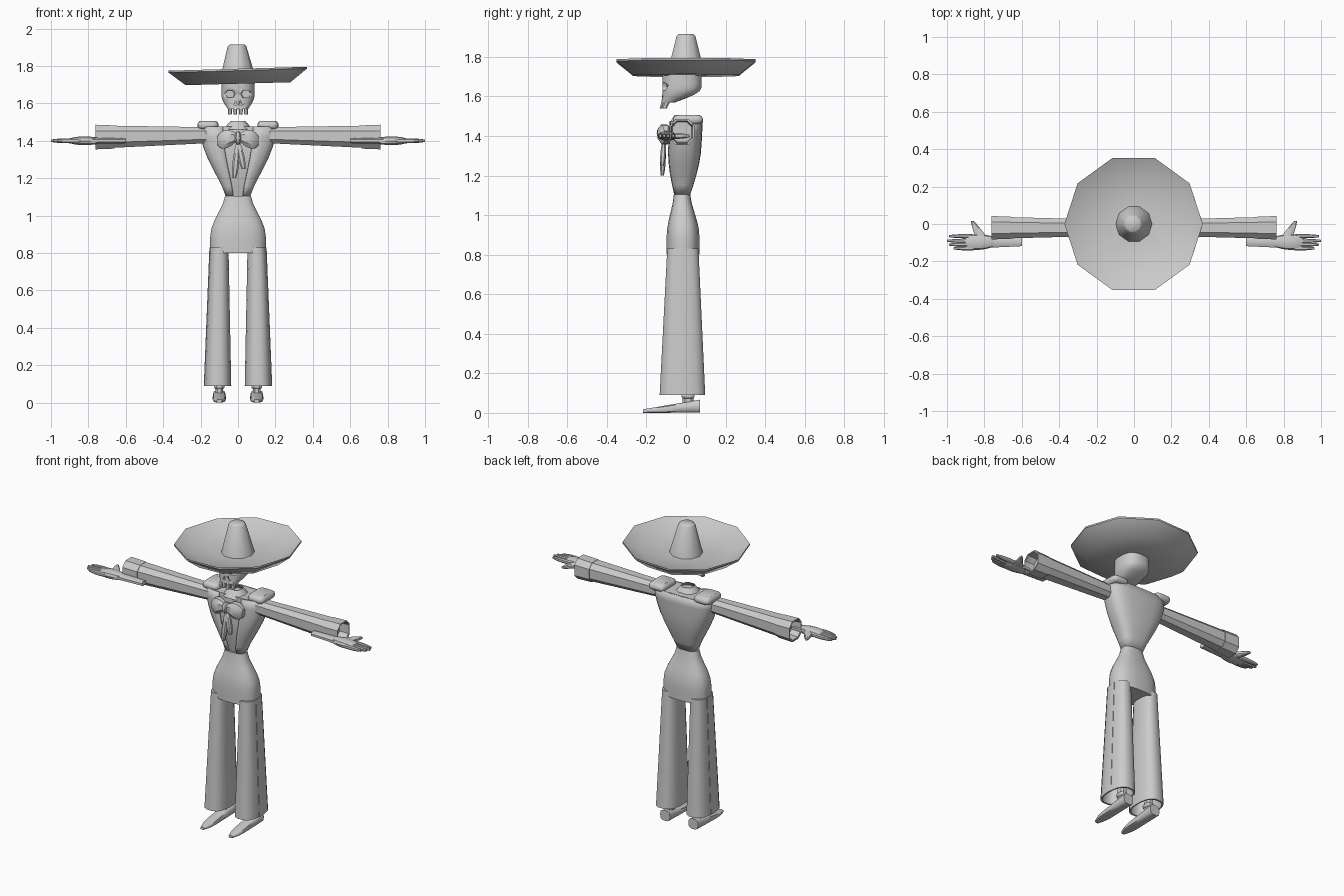
import bpy
import bmesh
from math import sin, cos, pi, copysign, radians
from mathutils import Vector

cube = bpy.data.objects.get("Cube")
if cube:
    bpy.data.objects.remove(cube)

grey = bpy.data.materials.new("plain grey")
grey.use_nodes = True
grey.diffuse_color = (0.6, 0.6, 0.6, 1)
grey.node_tree.nodes["Principled BSDF"].inputs["Base Color"].default_value = grey.diffuse_color


def ease(fraction, power=1):
    """Quick rise that levels off at one."""
    return sin(max(0, min(fraction, 1)) * pi / 2) ** power


def steps(count):
    return [i / count for i in range(count + 1)]


def loft(name, rings, sides=16, power=2.6, mirror=1, gap=0, angle=35):
    """Skin rings of (centre, radii) along their main axis; a gap leaves the front open."""
    span = Vector(rings[-1][0]) - Vector(rings[0][0])
    axis = max(range(3), key=lambda k: abs(span[k]))
    across, up = [k for k in range(3) if k != axis]
    bm = bmesh.new()
    loops = []
    for centre, radii in rings:
        loop = []
        for i in range(sides + bool(gap)):
            turn = (gap or pi / sides) - pi / 2 + (2 * pi - 2 * gap) * i / sides
            point = Vector(centre)
            for k, wave, radius in ((across, cos(turn), radii[0]), (up, sin(turn), radii[1])):
                point[k] += radius * copysign(abs(wave) ** (2 / power), wave)
            point.x *= mirror
            loop.append(bm.verts.new(point))
        loops.append(loop)
    for lower, upper in zip(loops, loops[1:]):
        for i in range(sides):
            j = (i + 1) % len(lower)
            bm.faces.new((lower[i], lower[j], upper[j], upper[i]))
    if not gap:
        bm.faces.new(loops[0])
        bm.faces.new(loops[-1])
    bmesh.ops.recalc_face_normals(bm, faces=bm.faces)
    mesh = bpy.data.meshes.new(name)
    bm.to_mesh(mesh)
    bm.free()
    mesh.materials.append(grey)
    obj = bpy.data.objects.new(name, mesh)
    bpy.context.collection.objects.link(obj)
    bpy.ops.object.select_all(action="DESELECT")
    obj.select_set(True)
    bpy.context.view_layer.objects.active = obj
    bpy.ops.object.shade_smooth_by_angle(angle=radians(angle))
    return obj


def tube(start, end, size, end_size, soft=0, hollow=False):
    """Rings of a straight taper, with softened ends or an open hollow end."""
    start, end, size, end_size = map(Vector, (start, end, size, end_size))
    rings = []
    for f in steps(6 if soft else 1):
        rings.append((start.lerp(end, f), size.lerp(end_size, f) * sin(pi * (f * 0.9 + 0.05)) ** soft))
    if hollow:
        rings.append((end, end_size * 0.9))
        rings.append((start.lerp(end, 0.4), size * 0.8))
    return rings


def pair(name, rings, **options):
    return [loft(label + name, rings, mirror=side, **options) for label, side in (("left_", 1), ("right_", -1))]


# Hat: ten-sided dished brim and tapered crown, tipped slightly to one side
brim = [(0.06, 0), (0.28, 0), (0.37, 0.07), (0.37, 0.08), (0.27, 0.03), (0.1, 0.02)]
crown = [(0.1, 0.01), (0.05, 0.2), (0.04, 0.21)]
for name, profile in (("hat_brim", brim), ("hat_crown", crown)):
    hat = loft(name, [((0, 0, z), (r, r)) for r, z in profile], sides=10, power=2, angle=50)
    hat.location.z = 1.705
    hat.rotation_euler.y = radians(-1.6)

# Skull: jaw swells back into the cranium
skull_rings = []
for f in steps(8):
    grow = ease(f * 2)
    skull_rings.append(((0, -0.09 + 0.07 * grow, 1.57 + 0.15 * f), (0.055 + 0.035 * grow, 0.035 + 0.065 * grow)))
skull = loft("skull", skull_rings)

# Eye sockets and nose are cut out of the skull
cutters = pair("eye_cutter", tube((0.043, -0.2, 1.65), (0.043, -0.09, 1.65), (0.04, 0.03), (0.025, 0.02)), sides=6)
cutters += pair("nose_cutter", tube((0.013, -0.2, 1.6), (0.013, -0.09, 1.6), (0.01, 0.015), (0.01, 0.015)), sides=3)
for cutter in cutters:
    cutter.hide_render = True
    cutter.hide_viewport = True
    cut = skull.modifiers.new("socket", "BOOLEAN")
    cut.operation = "DIFFERENCE"
    cut.solver = "EXACT"
    cut.object = cutter

# Upper teeth lean forward
for label, x, y in (("front", 0.015, -0.12), ("side", 0.043, -0.11)):
    pair(label + "_tooth", tube((x, y, 1.54), (x, y + 0.02, 1.59), (0.01, 0.014), (0.013, 0.02)), sides=8)


# Torso: shirt core under a jacket shell that is open at the front
def torso(inset):
    rings = []
    for f in steps(7):
        grow = ease(f, 1.3)
        rings.append(((0, 0.02 * f - 0.02, 1.1 + 0.375 * f),
                      (0.065 + 0.14 * grow - inset, 0.04 + 0.045 * ease(f * 1.5) - inset)))
    return rings


loft("shirt", torso(0.01), power=3)
jacket = loft("jacket", torso(0), sides=20, power=3, gap=0.25)
cloth = jacket.modifiers.new("cloth", "SOLIDIFY")
cloth.thickness = 0.01
loft("collar", tube((0, -0.02, 1.46), (0, -0.02, 1.505), (0.08, 0.07), (0.04, 0.04), hollow=True), sides=10)

# Bow tie with two loops and uneven tails
loft("bow_knot", tube((0, -0.12, 1.38), (0, -0.12, 1.45), (0.02, 0.03), (0.02, 0.03), soft=0.5), sides=8)
pair("bow_loop", tube((0, -0.12, 1.42), (0.11, -0.1, 1.4), (0.03, 0.035), (0.04, 0.065), soft=0.5), sides=8)
for label, x, bottom in (("left", 0.03, 1.25), ("right", -0.02, 1.2)):
    loft(label + "_bow_tail", tube((0, -0.11, 1.4), (x, -0.12, bottom), (0.015, 0.01), (0.022, 0.018), soft=0.4), sides=8)

# Shoulder pads
pair("epaulette", tube((0.16, 0.01, 1.46), (0.16, 0.01, 1.507), (0.058, 0.078), (0.056, 0.075), soft=0.15), power=5)

# Open sleeves that flare to a cuff band
pair("sleeve", tube((0.15, -0.02, 1.43), (0.76, -0.02, 1.42), (0.046, 0.045), (0.063, 0.066), hollow=True), sides=8)
pair("cuff", tube((0.66, -0.02, 1.42), (0.763, -0.02, 1.42), (0.064, 0.066), (0.066, 0.07), hollow=True), sides=8)

# Hands: wrist, palm, four fingers and a thumb
pair("wrist", tube((0.6, -0.095, 1.4), (0.78, -0.095, 1.4), (0.025, 0.014), (0.034, 0.017)), sides=8)
pair("palm", tube((0.74, -0.095, 1.4), (0.9, -0.097, 1.4), (0.035, 0.024), (0.048, 0.024), soft=0.3), sides=10)
for label, y, tip in (("index", -0.065, 0.99), ("middle", -0.09, 1), ("ring", -0.11, 0.99), ("little", -0.13, 0.965)):
    pair(label + "_finger", tube((0.84, y, 1.4), (tip, y, 1.4), (0.014, 0.016), (0.01, 0.012), soft=0.3), sides=8)
pair("thumb", tube((0.8, -0.1, 1.4), (0.865, 0.017, 1.4), (0.04, 0.02), (0.014, 0.012), soft=0.3), sides=8)

# Hips widen from the waist down
hip_rings = []
for f in steps(7):
    grow = ease(f * 1.4, 1.6)
    hip_rings.append(((0, -0.02 + 0.005 * grow, 1.105 - 0.305 * f), (0.07 + 0.08 * grow, 0.042 + 0.042 * grow)))
loft("hips", hip_rings, sides=20)

# Flared trouser legs with outer stripes
pair("trouser_leg", tube((0.1, -0.016, 0.83), (0.108, -0.018, 0.09), (0.05, 0.08), (0.073, 0.117), hollow=True))
pair("leg_stripe", tube((0.15, -0.016, 0.83), (0.18, -0.018, 0.09), (0.003, 0.018), (0.003, 0.026)), sides=8, power=4)

# Ankles and flat-soled pointed shoes
pair("ankle", tube((0.1, 0.01, 0.04), (0.1, 0.01, 0.6), (0.02, 0.03), (0.03, 0.03)), sides=8)
pair("ankle_ring", tube((0.1, 0.01, 0.07), (0.1, 0.01, 0.1), (0.03, 0.035), (0.03, 0.035), soft=0.3), sides=8)
shoe_rings = []
for f in steps(6):
    height = 0.034 - 0.025 * f
    width = 0.035 * ease(2.5 * (1 - f) + 0.2, 0.8)
    shoe_rings.append(((0.1, 0.07 - 0.288 * f, height), (width, height)))
pair("shoe", shoe_rings, sides=10, power=3, angle=50)
